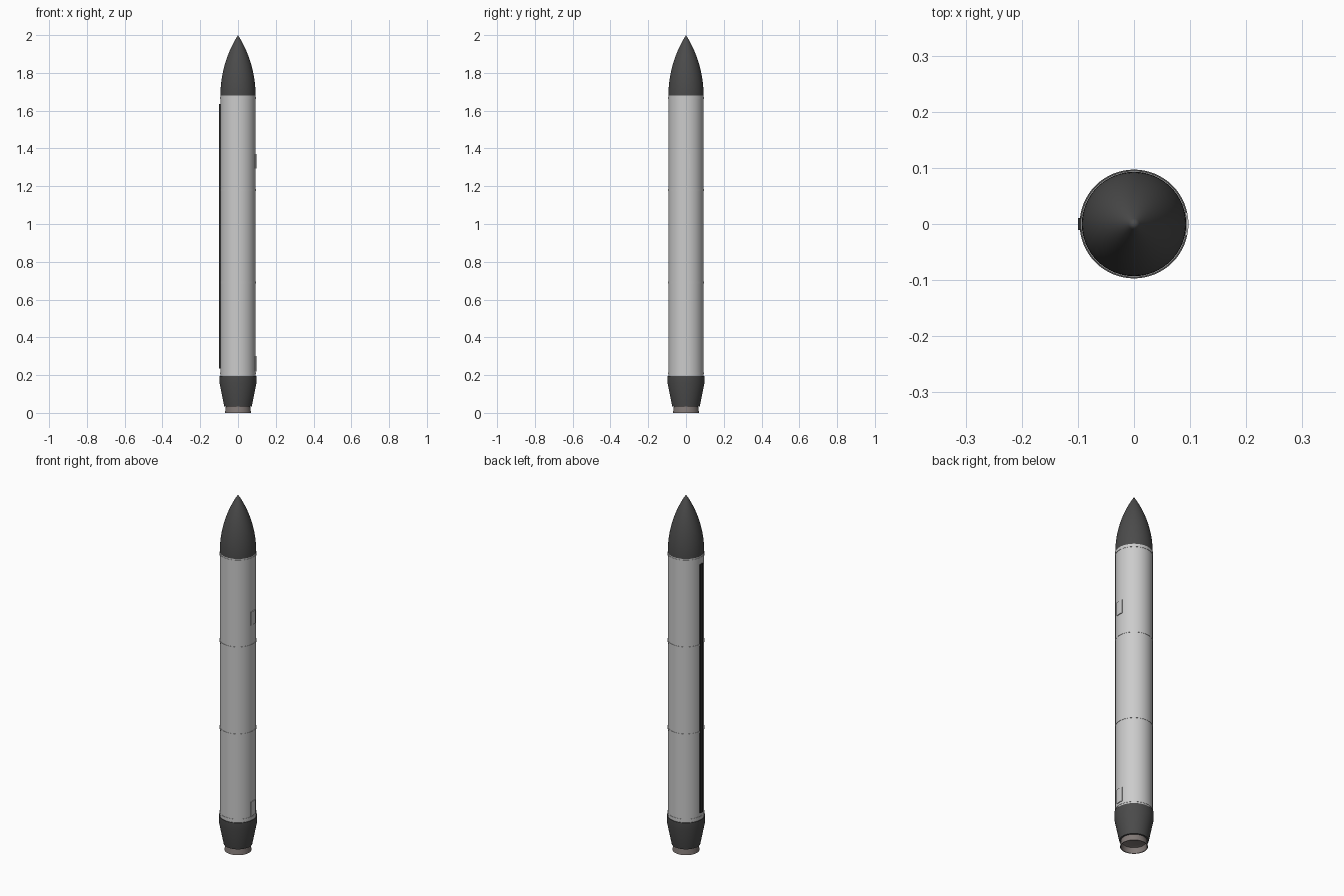
import bpy, bmesh, math

if "Cube" in bpy.data.objects:
    bpy.data.objects.remove(bpy.data.objects["Cube"])

SEG = 64
R = 0.093


def material(name, rgb):
    m = bpy.data.materials.new(name)
    m.diffuse_color = (*rgb, 1)
    m.use_nodes = True
    m.node_tree.nodes["Principled BSDF"].inputs["Base Color"].default_value = m.diffuse_color
    return m


DARK = material("dark_grey", (0.07, 0.07, 0.07))
LIGHT = material("light_grey", (0.6, 0.6, 0.6))
BLACK = material("near_black", (0.03, 0.03, 0.03))
METAL = material("warm_metal", (0.22, 0.19, 0.18))


def finish(bm, name, mat):
    bmesh.ops.remove_doubles(bm, verts=bm.verts, dist=1e-6)
    bmesh.ops.recalc_face_normals(bm, faces=bm.faces)
    me = bpy.data.meshes.new(name)
    bm.to_mesh(me)
    bm.free()
    me.materials.append(mat)
    ob = bpy.data.objects.new(name, me)
    bpy.context.collection.objects.link(ob)
    bpy.ops.object.select_all(action='DESELECT')
    ob.select_set(True)
    bpy.context.view_layer.objects.active = ob
    bpy.ops.object.shade_smooth_by_angle(angle=math.radians(25))
    return ob


def lathe(name, profile, mat):
    """Spin an (r, z) profile around the z axis."""
    bm = bmesh.new()
    vs = [bm.verts.new((r, 0, z)) for r, z in profile]
    es = [bm.edges.new(p) for p in zip(vs, vs[1:])]
    bmesh.ops.spin(bm, geom=vs + es, cent=(0, 0, 0), axis=(0, 0, 1),
                   angle=2 * math.pi, steps=SEG, use_merge=True)
    return finish(bm, name, mat)


def curved_panel(name, angle, half_width, r0, r1, z0, z1, mat, steps=6):
    """Raised panel that follows the hull curvature."""
    bm = bmesh.new()
    half = math.asin(half_width / R)
    angles = [angle - half + 2 * half * i / steps for i in range(steps + 1)]
    path = [(r1, a) for a in angles] + [(r0, a) for a in reversed(angles)]
    base = bm.faces.new([bm.verts.new((r * math.cos(a), r * math.sin(a), z0))
                         for r, a in path])
    ext = bmesh.ops.extrude_face_region(bm, geom=[base], use_keep_orig=True)
    top = [v for v in ext["geom"] if isinstance(v, bmesh.types.BMVert)]
    bmesh.ops.translate(bm, verts=top, vec=(0, 0, z1 - z0))
    return finish(bm, name, mat)


# Hull
lathe("body_tube", [(0, 0.18), (R, 0.18), (R, 1.68), (0, 1.68)], LIGHT)

# Ogive nose
z_base, length = 1.68, 0.32
rho = (R * R + length * length) / (2 * R)
ogive = []
for i in range(21):
    h = length * i / 20
    ogive.append((max(0, math.sqrt(rho * rho - h * h) - rho + R), z_base + h))
lathe("nose_cone", [(0, z_base)] + ogive, DARK)

# Stage joint bands
for i, z in enumerate((0.21, 0.69, 1.18, 1.668)):
    r = R + 0.0015
    lathe(f"joint_band_{i + 1}", [(R - 0.004, z - 0.005), (r, z - 0.005),
                                  (r, z + 0.005), (R - 0.004, z + 0.005),
                                  (R - 0.004, z - 0.005)], LIGHT)

# Tapered tail skirt
lathe("tail_skirt", [(0, 0.035), (0.073, 0.035), (0.097, 0.155),
                     (0.097, 0.195), (0, 0.195)], DARK)

# Hollow nozzle
lathe("nozzle", [(0.062, 0.05), (0.065, 0.03), (0.069, 0), (0.065, 0),
                 (0.06, 0.03), (0.045, 0.034), (0, 0.034)], METAL)

# Cable raceway on the left side
curved_panel("cable_raceway", math.pi, 0.01, R - 0.005, 0.1, 0.235, 1.635, BLACK)

# Access hatches on the right side
for name, z0, z1 in (("upper_hatch", 1.295, 1.37), ("lower_hatch", 0.22, 0.30)):
    curved_panel(name, 0, 0.02, R - 0.004, 0.097, z0, z1, LIGHT)
